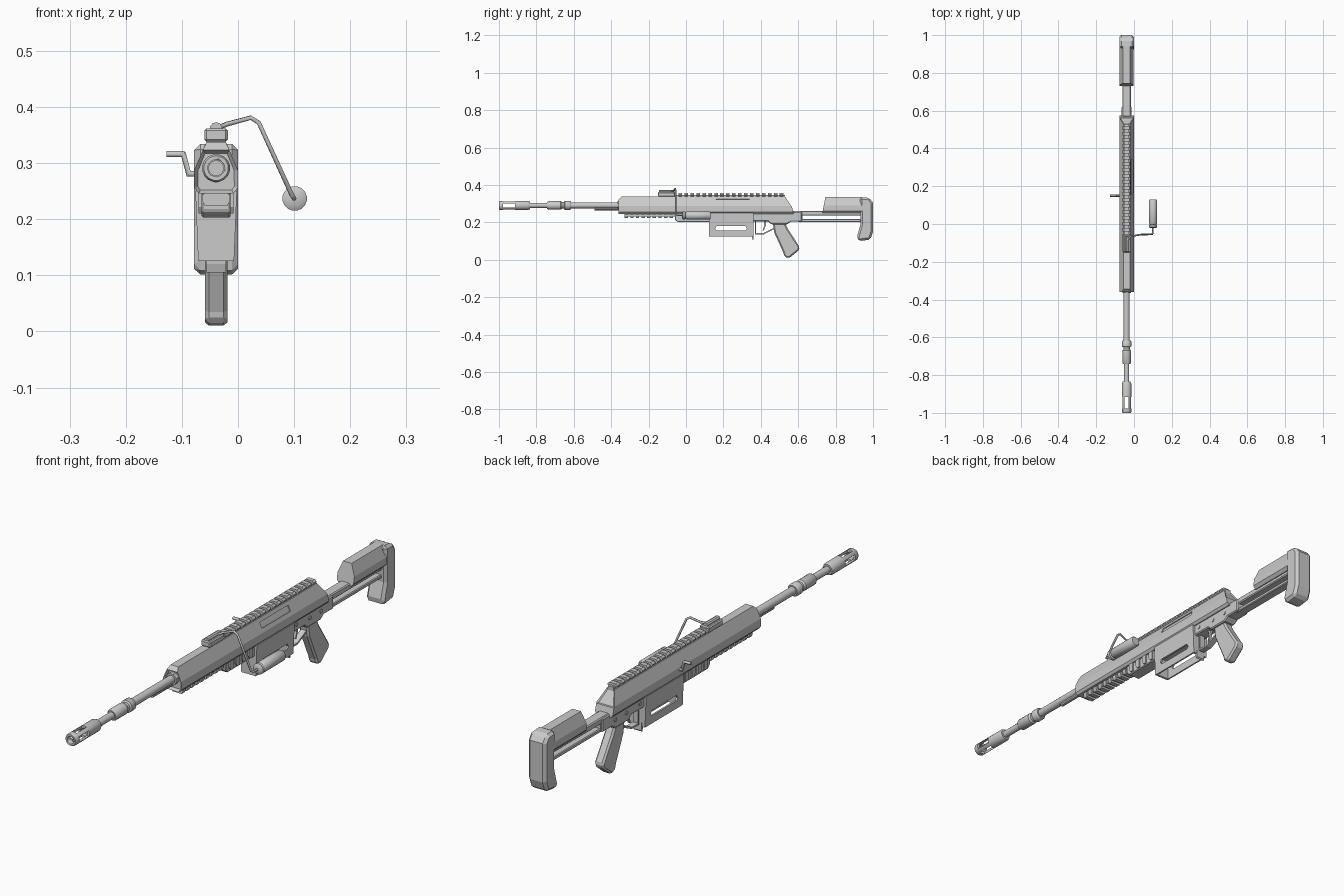
import bpy, bmesh, math
from mathutils import Vector, Matrix

if "Cube" in bpy.data.objects:
    bpy.data.objects.remove(bpy.data.objects["Cube"])

CX = -0.039          # centre line of the rifle
BZ = 0.291           # bore height
MAT = bpy.data.materials.new("light_grey")
MAT.diffuse_color = (0.6, 0.6, 0.6, 1)
MAT.use_nodes = True
MAT.node_tree.nodes["Principled BSDF"].inputs["Base Color"].default_value = MAT.diffuse_color


def finish(bm, name, bevel=0.0, smooth=False):
    bmesh.ops.recalc_face_normals(bm, faces=bm.faces)
    me = bpy.data.meshes.new(name)
    bm.to_mesh(me)
    bm.free()
    ob = bpy.data.objects.new(name, me)
    bpy.context.collection.objects.link(ob)
    me.materials.append(MAT)
    if bevel:
        m = ob.modifiers.new("bevel", 'BEVEL')
        m.width, m.segments, m.limit_method = bevel, 1, 'ANGLE'
        m.angle_limit = math.radians(40)
        activate(ob)
        bpy.ops.object.modifier_apply(modifier=m.name)
    if smooth:
        activate(ob)
        bpy.ops.object.shade_smooth_by_angle(angle=math.radians(35))
    return ob


def activate(ob):
    bpy.ops.object.select_all(action='DESELECT')
    ob.select_set(True)
    bpy.context.view_layer.objects.active = ob


def extrude_x(name, pts, half, bevel=0.0):
    """Side outline (y, z), extruded across the centre line."""
    bm = bmesh.new()
    f = bm.faces.new([bm.verts.new((CX - half, y, z)) for y, z in pts])
    r = bmesh.ops.extrude_face_region(bm, geom=[f])
    bmesh.ops.translate(bm, vec=(2 * half, 0, 0),
                        verts=[v for v in r['geom'] if isinstance(v, bmesh.types.BMVert)])
    return finish(bm, name, bevel)


def section_y(half_pts, y0, y1):
    """Half section (dx, z) mirrored and extruded along y; returns bmesh."""
    pts = half_pts + [(-x, z) for x, z in reversed(half_pts)]
    bm = bmesh.new()
    f = bm.faces.new([bm.verts.new((CX + x, y0, z)) for x, z in pts])
    r = bmesh.ops.extrude_face_region(bm, geom=[f])
    bmesh.ops.translate(bm, vec=(0, y1 - y0, 0),
                        verts=[v for v in r['geom'] if isinstance(v, bmesh.types.BMVert)])
    bmesh.ops.recalc_face_normals(bm, faces=bm.faces)
    return bm


def box(name, half, y0, y1, z0, z1, bevel=0.0):
    return extrude_x(name, [(y0, z0), (y1, z0), (y1, z1), (y0, z1)], half, bevel)


def lathe(name, prof, x=CX, z=BZ, n=16):
    """Turned part along y from (y, radius) pairs."""
    bm = bmesh.new()
    rings = [[bm.verts.new((x + r * math.cos(2 * math.pi * (i + .5) / n), y,
                            z + r * math.sin(2 * math.pi * (i + .5) / n)))
              for i in range(n)] for y, r in prof]
    for a, b in zip(rings, rings[1:]):
        for i in range(n):
            bm.faces.new((a[i], a[(i + 1) % n], b[(i + 1) % n], b[i]))
    bm.faces.new(rings[0])
    bm.faces.new(rings[-1])
    return finish(bm, name, smooth=True)


def tube(name, pts, r):
    cu = bpy.data.curves.new(name, 'CURVE')
    cu.dimensions, cu.bevel_depth, cu.bevel_resolution = '3D', r, 1
    cu.use_fill_caps = True
    sp = cu.splines.new('POLY')
    sp.points.add(len(pts) - 1)
    for p, co in zip(sp.points, pts):
        p.co = (*co, 1)
    ob = bpy.data.objects.new(name, cu)
    bpy.context.collection.objects.link(ob)
    cu.materials.append(MAT)
    activate(ob)
    bpy.ops.object.convert(target='MESH')


def cut(ob, cutters):
    for c in cutters:
        m = ob.modifiers.new("cut", 'BOOLEAN')
        m.operation, m.object, m.solver = 'DIFFERENCE', c, 'EXACT'
        activate(ob)
        bpy.ops.object.modifier_apply(modifier=m.name)
        bpy.data.objects.remove(c)


# Muzzle brake with crossed ports
brake = lathe("muzzle_brake", [(-1, .022), (-.995, .025), (-.845, .025), (-.835, .021)])
cut(brake, [lathe("bore", [(-1.02, .015), (-.89, .015)]),
            box("side_port", .05, -.978, -.915, BZ - .011, BZ + .011),
            box("top_port", .011, -.978, -.915, BZ - .05, BZ + .05)])

# Barrel, collar and gas tube
lathe("barrel", [(-.9, .014), (-.62, .014), (-.619, .016), (-.33, .016)])
lathe("barrel_collar", [(-.742, .019), (-.735, .023), (-.67, .023), (-.663, .018),
                        (-.652, .018), (-.648, .025), (-.622, .025), (-.616, .021)])
lathe("gas_tube", [(-.49, .009), (-.34, .009)], z=.274, n=10)

# Upper receiver: hexagonal body with a sloped tail and recessed front
bm = section_y([(.017, .338), (.039, .288), (.039, .256), (.031, .246)], -.36, .575)
for co, no in (((0, .53, .338), (0, .75, .5)), ((0, .566, .284), (0, .9, .25)),
               ((0, -.345, .338), (0, -.7, .7))):
    bmesh.ops.bisect_plane(bm, geom=bm.verts[:] + bm.edges[:] + bm.faces[:],
                           plane_co=co, plane_no=no, clear_outer=True)
    bmesh.ops.holes_fill(bm, edges=[e for e in bm.edges if e.is_boundary])
bmesh.ops.recalc_face_normals(bm, faces=bm.faces)
front = [f for f in bm.faces if f.normal.y < -.95]
bmesh.ops.inset_region(bm, faces=front, thickness=.007)
bmesh.ops.translate(bm, vec=(0, .012, 0), verts=list({v for f in front for v in f.verts}))
tail = [f for f in bm.faces if .6 < f.normal.y < .92 and f.normal.z > .4]
bmesh.ops.inset_region(bm, faces=tail, thickness=.006, depth=-.004)
receiver = finish(bm, "upper_receiver")
# Ejection port on the right slope
bm = bmesh.new()
bmesh.ops.create_cube(bm, size=1, matrix=Matrix.Translation((CX + .028, .25, .3135))
                      @ Matrix.Rotation(math.radians(-23.7), 4, 'Y')
                      @ Matrix.Diagonal((.008, .18, .024, 1)))
cut(receiver, [finish(bm, "port_cutter")])
lathe("barrel_nut", [(-.366, .024), (-.34, .024)], n=8)

# Top rail
box("top_rail", .013, -.14, .53, .33, .347)
for i in range(21):
    y = -.135 + i * .0318
    finish(section_y([(.014, .357), (.021, .350), (.021, .345), (.013, .339)],
                     y, y + .019), "top_rail_tooth")

# Lower rail and forend block
box("lower_rail", .018, -.33, -.06, .232, .25)
for i in range(9):
    y = -.328 + i * .03
    finish(section_y([(.014, .250), (.025, .243), (.025, .233), (.02, .224)],
                     y, y + .018), "lower_rail_tooth")
extrude_x("forend_block", [(-.06, .248), (-.06, .215), (-.045, .203), (.13, .203),
                           (.13, .248)], .026, .003)
for i in range(4):
    y = -.04 + i * .04
    extrude_x("forend_rib", [(y, .248), (y, .222), (y + .008, .21), (y + .022, .21),
                             (y + .022, .248)], .031)

# Magazine housing, open below, slotted through the sides
bm = section_y([(.037, .25), (.035, .2), (.032, .126)], .122, .36)
mag = finish(bm, "magazine")
cut(mag, [box("cavity", .026, .131, .35, .1, .205),
          extrude_x("slot", [(.155, .168), (.163, .158), (.318, .158), (.326, .168),
                             (.318, .18), (.163, .18)], .06)])

# Lower receiver, pins and magazine catch
extrude_x("lower_receiver", [(.35, .25), (.35, .205), (.44, .205), (.455, .19), (.54, .19),
                             (.56, .204), (.62, .204), (.62, .258), (.56, .258)], .027, .004)
for y, z in ((.385, .23), (.47, .225), (.54, .225)):
    bm = bmesh.new()
    bmesh.ops.create_cone(bm, segments=10, radius1=.008, radius2=.008, depth=.06, cap_ends=True,
                          matrix=Matrix.Translation((CX, y, z)) @ Matrix.Rotation(math.pi / 2, 4, 'Y'))
    finish(bm, "receiver_pin")
extrude_x("magazine_catch", [(.35, .15), (.36, .15), (.362, .11), (.357, .105), (.352, .12)], .018)

# Trigger and guard
box("guard_front", .012, .368, .374, .14, .21)
extrude_x("guard_bottom", [(.368, .136), (.415, .136), (.475, .165), (.475, .173),
                           (.413, .143), (.368, .143)], .012)
extrude_x("trigger", [(.415, .21), (.43, .21), (.426, .18), (.416, .158), (.41, .158),
                      (.418, .182)], .005)

# Pistol grip
extrude_x("grip", [(.465, .195), (.53, .195), (.545, .165), (.608, .068), (.602, .05),
                   (.55, .008), (.525, .018), (.522, .035), (.472, .145)], .02, .007)

# Stock beams, cheek rest and butt
box("stock_upper_beam", .022, .56, .95, .236, .261, .004)
box("stock_lower_beam", .019, .60, .95, .203, .218, .003)
box("stock_front_web", .019, .60, .622, .206, .25)
bm = section_y([(.019, .335), (.037, .29), (.037, .262), (.026, .25)], .73, .94)
bmesh.ops.bisect_plane(bm, geom=bm.verts[:] + bm.edges[:] + bm.faces[:], plane_co=(0, .745, .335),
                       plane_no=(0, -.95, .18), clear_outer=True)
bmesh.ops.holes_fill(bm, edges=[e for e in bm.edges if e.is_boundary])
finish(bm, "cheek_rest")
extrude_x("butt", [(.93, .335), (.98, .332), (1.0, .305), (1.0, .15), (.985, .108), (.925, .1),
                   (.913, .118), (.933, .19)], .039, .013)

# Carrying handle: clamp, bent rod, cap and roller
box("handle_clamp", .021, -.15, -.06, .338, .362, .004)
lathe("handle_pivot", [(-.145, .011), (-.065, .011)], z=.362, n=10)
tube("handle_rod", [(CX, -.09, .362), (-.018, -.066, .37), (.023, -.058, .381), (.037, -.056, .372),
                    (.096, -.055, .243), (.1, -.045, .237), (.1, .01, .237)], .0045)
lathe("handle_cap", [(-.022, .014), (-.017, .022), (-.006, .022), (-.001, .014)], x=.101, z=.237)
lathe("handle_roller", [(-.002, .018), (.004, .022), (.125, .022), (.131, .018)], x=.101, z=.237)

# Bolt handle on the left
tube("bolt_handle", [(-.065, .15, .281), (-.088, .15, .281), (-.097, .15, .315),
                     (-.102, .15, .316)], .0065)
tube("bolt_knob", [(-.095, .15, .316), (-.127, .15, .316)], .006)
